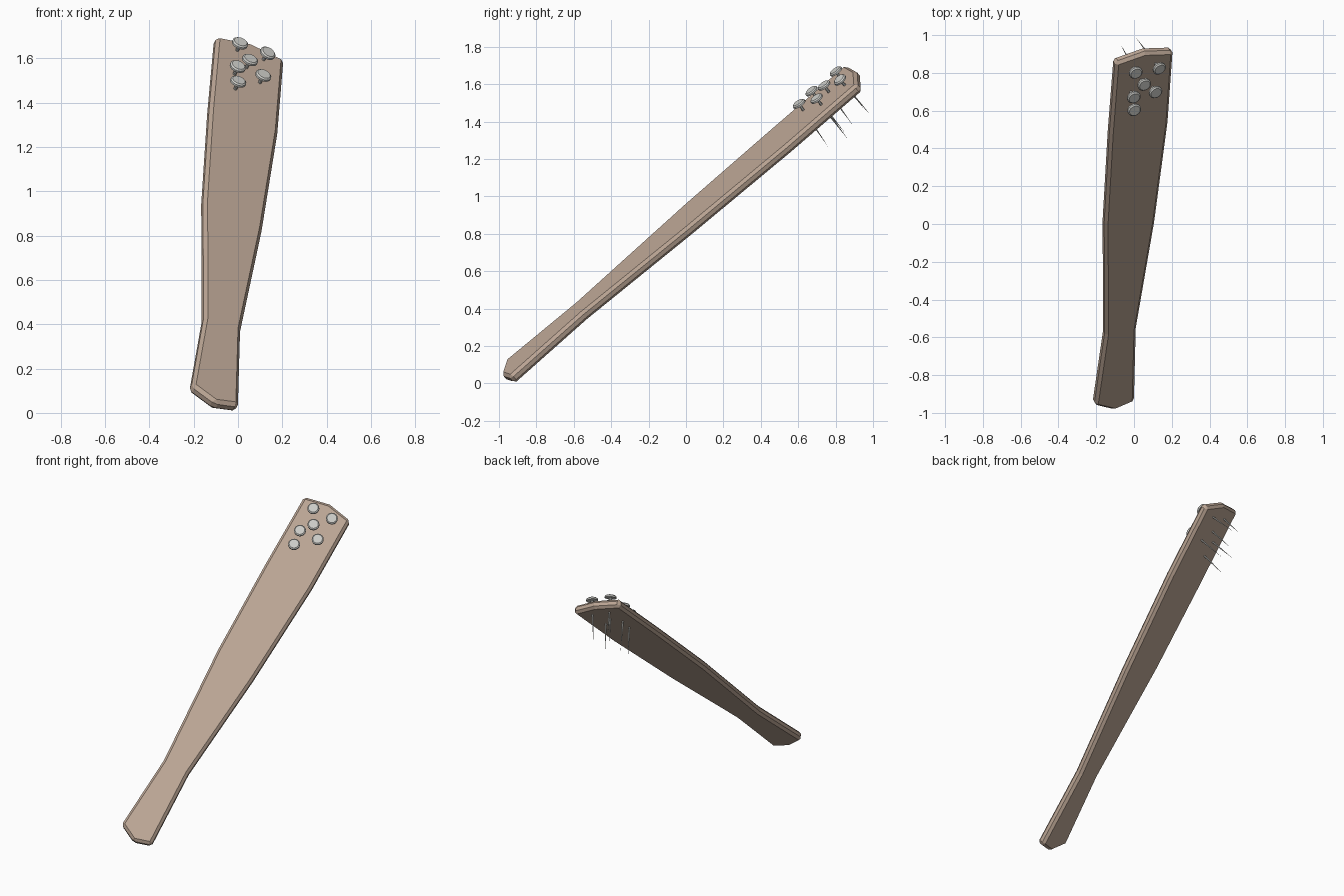
import bpy, bmesh
from mathutils import Vector, Matrix

if "Cube" in bpy.data.objects:
    bpy.data.objects.remove(bpy.data.objects["Cube"])

NORMAL = Vector((0.52, -0.9, 1.0)).normalized()
THICK = 0.055

def make_object(name, bm, color):
    bmesh.ops.recalc_face_normals(bm, faces=bm.faces)
    me = bpy.data.meshes.new(name)
    bm.to_mesh(me)
    bm.free()
    ob = bpy.data.objects.new(name, me)
    bpy.context.collection.objects.link(ob)
    me.materials.append(color)
    return ob

def material(name, rgb):
    m = bpy.data.materials.new(name)
    m.diffuse_color = (*rgb, 1)
    m.use_nodes = True
    m.node_tree.nodes["Principled BSDF"].inputs["Base Color"].default_value = m.diffuse_color
    return m

wood = material("wood", (0.5, 0.38, 0.30))
steel = material("steel", (0.6, 0.6, 0.57))

# Plank: outline seen from the top, laid on the tilted plane
outline = [(-0.205, -0.965), (-0.1, -0.99), (0.005, -0.945), (0.015, -0.56),
           (0.112, 0.0), (0.183, 0.53), (0.21, 0.91), (0.06, 0.905),
           (-0.095, 0.85), (-0.125, 0.47), (-0.152, 0.0), (-0.15, -0.59)]
bm = bmesh.new()
top = [bm.verts.new((x, y, 0.89 - 0.52 * x + 0.9 * y)) for x, y in outline]
face = bm.faces.new(top)
ext = bmesh.ops.extrude_face_region(bm, geom=[face])
low = [v for v in ext["geom"] if isinstance(v, bmesh.types.BMVert)]
bmesh.ops.translate(bm, verts=low, vec=-NORMAL * THICK)
plank = make_object("plank", bm, wood)

# Chamfered plank edges
bev = plank.modifiers.new("chamfer", "BEVEL")
bev.width = 0.016
bev.segments = 1
bev.limit_method = "ANGLE"
bev.angle_limit = 0.6

# Nails: head centre and vector from head to tip
nails = [((0.010, 0.800, 1.670), (-0.080, 0.150, -0.200)),
         ((0.135, 0.822, 1.625), (-0.125, 0.165, -0.190)),
         ((0.055, 0.737, 1.595), (-0.100, 0.155, -0.215)),
         ((0.000, 0.670, 1.565), (-0.100, 0.180, -0.225)),
         ((0.115, 0.697, 1.525), (-0.110, 0.173, -0.225)),
         ((0.002, 0.603, 1.497), (-0.095, 0.157, -0.232))]

def cone(bm, r1, r2, z1, z2, sides):
    bmesh.ops.create_cone(bm, cap_ends=True, segments=sides, radius1=r1, radius2=r2,
                          depth=abs(z2 - z1), matrix=Matrix.Translation((0, 0, (z1 + z2) / 2)))

for i, (head, vec) in enumerate(nails):
    v = Vector(vec)
    bm = bmesh.new()
    cone(bm, 0.037, 0.037, -0.008, 0.002, 16)
    cone(bm, 0.037, 0.030, 0.002, 0.008, 16)
    cone(bm, 0.0, 0.009, -v.length, -0.007, 8)
    nail = make_object(f"nail_{i + 1}", bm, steel)
    nail.location = head
    nail.rotation_mode = "QUATERNION"
    nail.rotation_quaternion = (-v).to_track_quat("Z", "Y")
